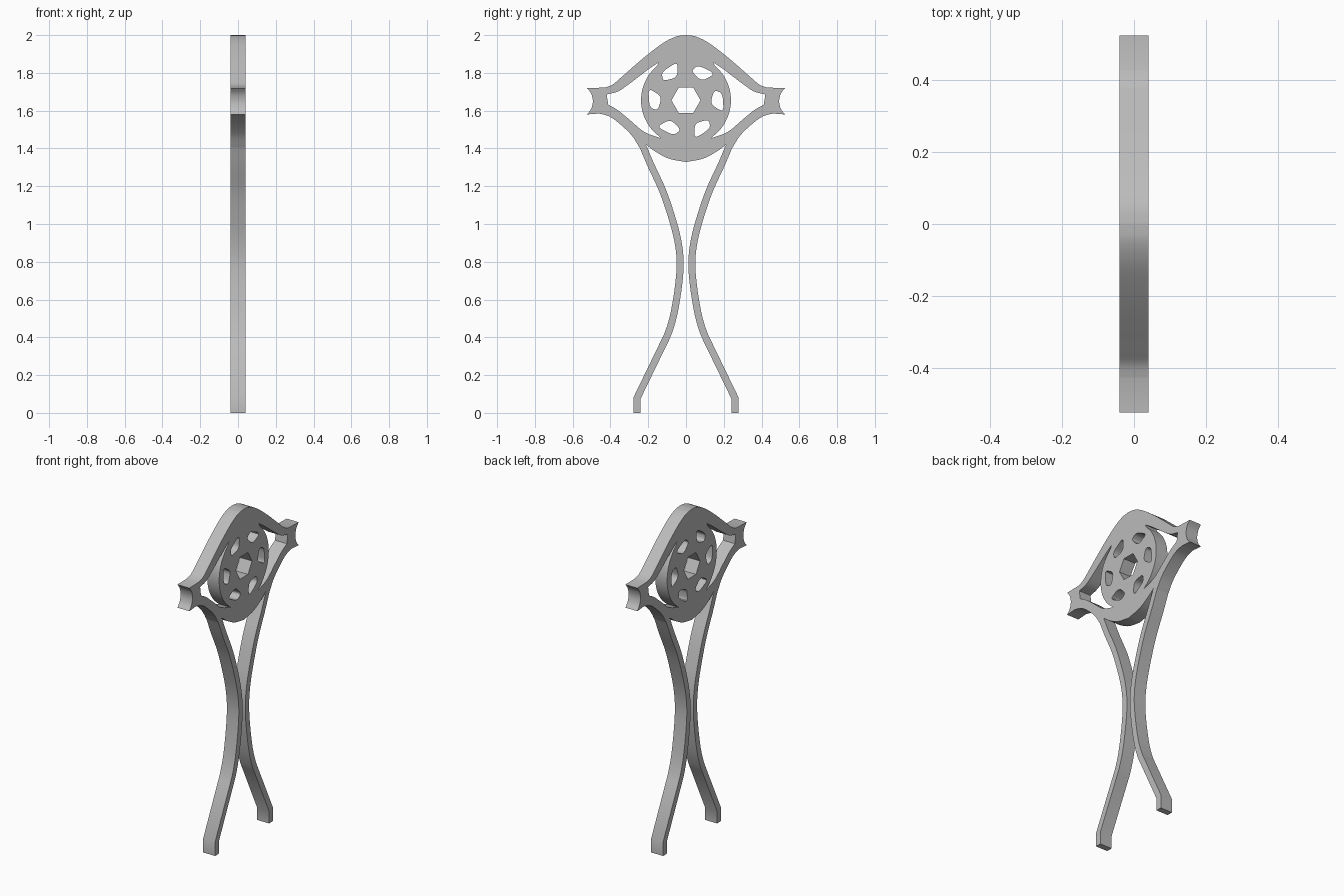
import bpy, bmesh
from math import cos, sin, pi, radians, atan2
from mathutils import Vector

cube = bpy.data.objects.get("Cube")
if cube:
    bpy.data.objects.remove(cube)

HALF = 0.04                      # half thickness of the plate
CENTRE = Vector((0, 1.655))      # middle of the wheel

grey = bpy.data.materials.new("light grey")
grey.use_nodes = True
colour = (0.5, 0.5, 0.5, 1)
grey.diffuse_color = colour
grey.node_tree.nodes["Principled BSDF"].inputs["Base Color"].default_value = colour


def smooth(points, steps=6):
    """Points on a smooth curve through the given ones."""
    p = [Vector(q) for q in points]
    p = [2 * p[0] - p[1]] + p + [2 * p[-1] - p[-2]]
    out = []
    for a, b, c, d in zip(p, p[1:], p[2:], p[3:]):
        for i in range(steps):
            t = i / steps
            out.append(0.5 * (2 * b + (c - a) * t + (2 * a - 5 * b + 4 * c - d) * t * t
                              + (3 * b - a - 3 * c + d) * t ** 3))
    return out + [p[-2]]


def mirrored(points):
    return [Vector((-p[0], p[1])) for p in reversed(points)]


def polar(r, degrees):
    a = radians(degrees)
    return CENTRE + Vector((r * cos(a), r * sin(a)))


def rounded(points, amount=0.35, steps=5):
    """Closed polygon with its corners rounded."""
    out = []
    n = len(points)
    for i, p in enumerate(points):
        a = p.lerp(points[i - 1], amount)
        b = p.lerp(points[(i + 1) % n], amount)
        for k in range(steps + 1):
            t = k / steps
            out.append(a.lerp(p, t).lerp(p.lerp(b, t), t))
    return out


def plate(name, loops):
    """Flat plate in the YZ plane, the first loop outside and the others as holes."""
    curve = bpy.data.curves.new(name, 'CURVE')
    curve.dimensions = '2D'
    curve.fill_mode = 'BOTH'
    curve.extrude = HALF
    for loop in loops:
        spline = curve.splines.new('POLY')
        spline.points.add(len(loop) - 1)
        for point, co in zip(spline.points, loop):
            point.co = (co[0], co[1], 0, 1)
        spline.use_cyclic_u = True
    obj = bpy.data.objects.new(name, curve)
    bpy.context.collection.objects.link(obj)
    obj.rotation_euler = (pi / 2, 0, pi / 2)
    bpy.ops.object.select_all(action='DESELECT')
    obj.select_set(True)
    bpy.context.view_layer.objects.active = obj
    bpy.ops.object.convert(target='MESH')
    obj = bpy.context.object
    bm = bmesh.new()
    bm.from_mesh(obj.data)
    bmesh.ops.remove_doubles(bm, verts=bm.verts, dist=0.0002)
    bmesh.ops.recalc_face_normals(bm, faces=bm.faces)
    bm.to_mesh(obj.data)
    bm.free()
    obj.data.materials.clear()
    obj.data.materials.append(grey)
    bpy.ops.object.shade_smooth_by_angle(angle=radians(30))
    return obj


# Head outline: crown, concave end, lower arm, belly
crown = smooth([(0, 2), (.05, 1.993), (.11, 1.965), (.18, 1.915), (.25, 1.858),
                (.35, 1.77), (.39, 1.737), (.43, 1.722)])
end = smooth([(.524, 1.72), (.502, 1.69), (.493, 1.65), (.502, 1.61), (.524, 1.58)], 4)
arm = smooth([(.46, 1.585), (.41, 1.571), (.36, 1.538), (.29, 1.472), (.246, 1.405)])
belly = smooth([(.213, 1.421), (.16, 1.382), (.09, 1.346), (0, 1.328)])
right = crown + end + arm + belly
outline = right + mirrored(right)[1:-1]

# Side openings between the wheel rim and the arms
upper = smooth([(.143, 1.857), (.2, 1.818), (.3, 1.742), (.36, 1.702), (.42, 1.686)])
lower = smooth([(.412, 1.632), (.36, 1.602), (.3, 1.553), (.22, 1.487), (.13, 1.453)])
start, stop = [atan2(p.y - CENTRE.y, p.x) for p in (lower[-1], upper[0])]
rim = [polar(.238, (start + (stop - start) * i / 24) * 180 / pi) for i in range(1, 24)]
opening = upper + lower + rim

# Wheel holes: six swirling drops and a hexagon
drops = [rounded([polar(.21, a - 18), polar(.197, a + 11),
                  polar(.158, a + 20), polar(.13, a - 9)]) for a in range(0, 360, 60)]
hexagon = [polar(.077, a) for a in range(0, 360, 60)]
plate("head_with_wheel", [outline, opening, mirrored(opening), hexagon] + drops)

# Legs: a band of constant width along a curved path, ending in a straight foot
path = smooth([(.229, 1.413), (.185, 1.31), (.125, 1.18), (.08, 1.05), (.045, .92),
               (.031, .8), (.04, .67), (.065, .52), (.095, .42), (.13, .345)])
path += [Vector((.2585, .08)), Vector((.2585, 0))]
outer, inner = [], []
for i, p in enumerate(path):
    before = (p - path[max(i - 1, 0)]).normalized()
    after = (path[min(i + 1, len(path) - 1)] - p).normalized()
    along = (before + after).normalized()
    side = Vector((-along.y, along.x))
    stretch = 1 / max(along.dot(after), along.dot(before))
    outer.append(p + side * .0185 * stretch)
    inner.append(p - side * .0185 * stretch)
# Close the top of the leg flush against the head
outer[0], inner[0] = arm[-1], belly[0]
leg = outer + inner[::-1]
plate("back_leg", [leg])
plate("front_leg", [mirrored(leg)])
